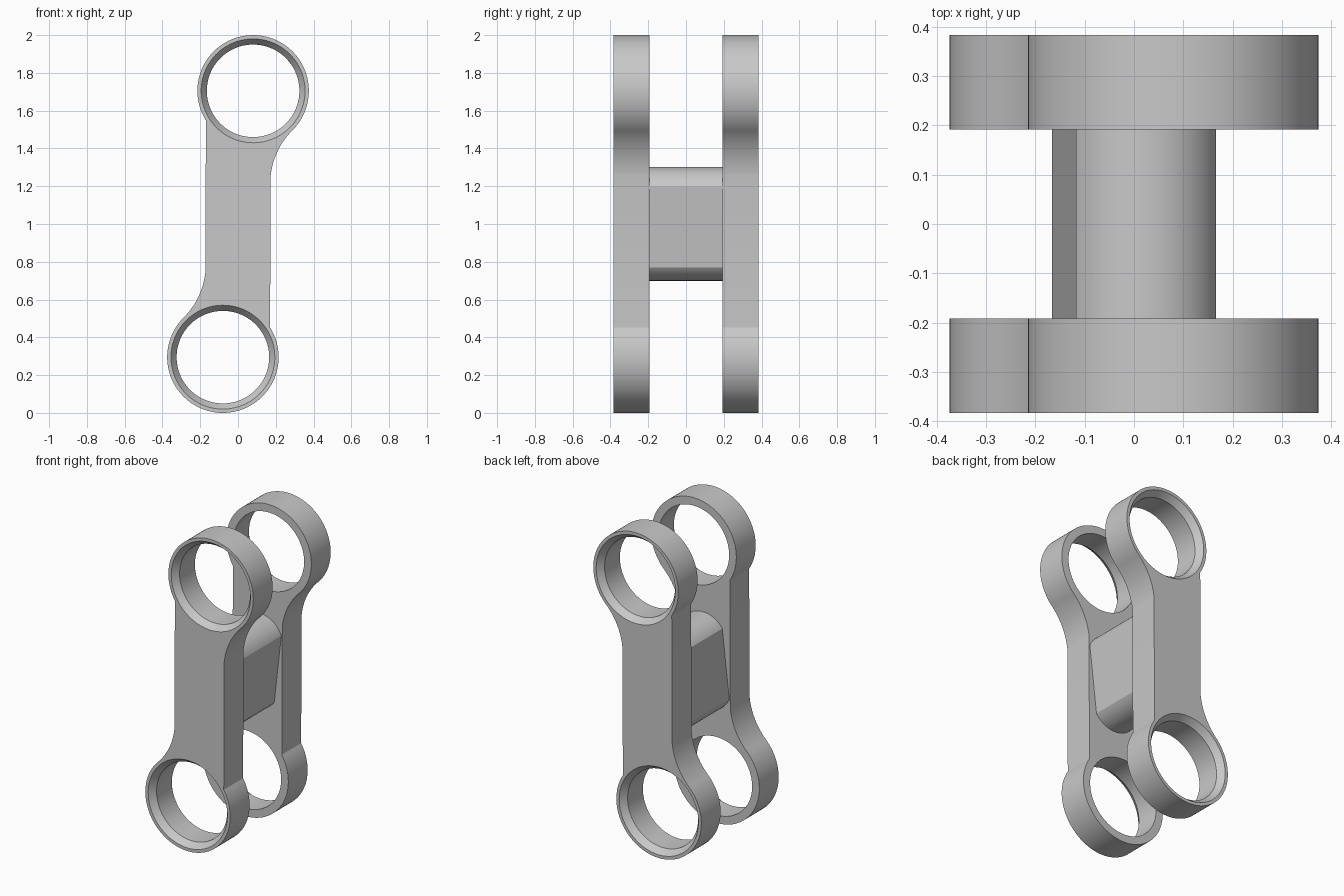
import bpy, bmesh
from math import sin, cos, pi, atan2, hypot, asin, sqrt
from mathutils import Vector

old = bpy.data.objects.get("Cube")
if old:
    bpy.data.objects.remove(old, do_unlink=True)

# Main dimensions (u runs along the link, v across it)
EYE_X, EYE_Z = 0.08, 0.705
TILT = atan2(EYE_X, EYE_Z)
HALF = hypot(EYE_X, EYE_Z)
R_EYE, R_HOLE, R_RIM, RIM_DEPTH = 0.295, 0.245, 0.275, 0.04
WAIST, FILLET = 0.143, 0.4
Y_IN, Y_OUT = 0.192, 0.384

steel = bpy.data.materials.new("plain_grey")
steel.use_nodes = True
grey = (0.58, 0.58, 0.58, 1)
steel.diffuse_color = grey
steel.node_tree.nodes["Principled BSDF"].inputs["Base Color"].default_value = grey


def place(u, v, y):
    """Link coordinates to tilted world coordinates."""
    return Vector((v * cos(TILT) + u * sin(TILT), y, 1 + u * cos(TILT) - v * sin(TILT)))


def arc(cu, cv, r, a0, a1, n):
    """Arc points; angle zero points along +u, a quarter turn along +v."""
    return [(cu + r * cos(a0 + (a1 - a0) * i / n), cv + r * sin(a0 + (a1 - a0) * i / n))
            for i in range(n + 1)]


def loop(bm, pts, y):
    vs = [bm.verts.new(place(u, v, y)) for u, v in pts]
    return vs, [bm.edges.new((vs[i - 1], vs[i])) for i in range(len(vs))]


def wall(bm, a, b):
    for i in range(len(a)):
        bm.faces.new((a[i - 1], a[i], b[i], b[i - 1]))


def cap(bm, edges):
    bmesh.ops.triangle_fill(bm, edges=edges, use_beauty=True)


def finish(bm, name):
    bmesh.ops.recalc_face_normals(bm, faces=bm.faces)
    me = bpy.data.meshes.new(name)
    bm.to_mesh(me)
    bm.free()
    me.materials.append(steel)
    ob = bpy.data.objects.new(name, me)
    bpy.context.collection.objects.link(ob)
    bpy.ops.object.select_all(action='DESELECT')
    ob.select_set(True)
    bpy.context.view_layer.objects.active = ob
    bpy.ops.object.shade_smooth_by_angle(angle=0.26)
    return ob


def link_outline():
    """Two round eyes blended into a straight waist by tangent fillets."""
    d = sqrt((R_EYE + FILLET) ** 2 - (WAIST + FILLET) ** 2)
    a = atan2(d, WAIST + FILLET)
    fillet_u, fillet_v = HALF - d, WAIST + FILLET
    end = pi / 2 + a
    half = arc(HALF, 0, R_EYE, -end, end, 80)
    half += arc(fillet_u, fillet_v, FILLET, -pi / 2 + a, -pi / 2, 20)[1:]
    return half + [(-u, -v) for u, v in half]


def make_plate(name, side):
    bm = bmesh.new()
    outline = link_outline()
    out_v, out_e = loop(bm, outline, side * Y_OUT)
    in_v, in_e = loop(bm, outline, side * Y_IN)
    wall(bm, out_v, in_v)
    # Countersunk eye holes
    for cu in (HALF, -HALF):
        rim, bore = (arc(cu, 0, r, 0, 2 * pi, 96)[:-1] for r in (R_RIM, R_HOLE))
        rim_v, rim_e = loop(bm, rim, side * Y_OUT)
        step_v, _ = loop(bm, bore, side * (Y_OUT - RIM_DEPTH))
        back_v, back_e = loop(bm, bore, side * Y_IN)
        wall(bm, rim_v, step_v)
        wall(bm, step_v, back_v)
        out_e += rim_e
        in_e += back_e
    cap(bm, out_e)
    cap(bm, in_e)
    finish(bm, name)


def make_crossbar():
    """Web joining the plates, with bulged upper and lower ends."""
    r, top = 0.162, 0.302
    a = asin(WAIST / r)
    half = arc(top - r, 0, r, -a, a, 28)
    outline = half + [(-u, -v) for u, v in half]
    bm = bmesh.new()
    front_v, front_e = loop(bm, outline, -Y_IN)
    back_v, back_e = loop(bm, outline, Y_IN)
    wall(bm, front_v, back_v)
    cap(bm, front_e)
    cap(bm, back_e)
    finish(bm, "crossbar")


make_plate("front_link_plate", -1)
make_plate("back_link_plate", 1)
make_crossbar()
